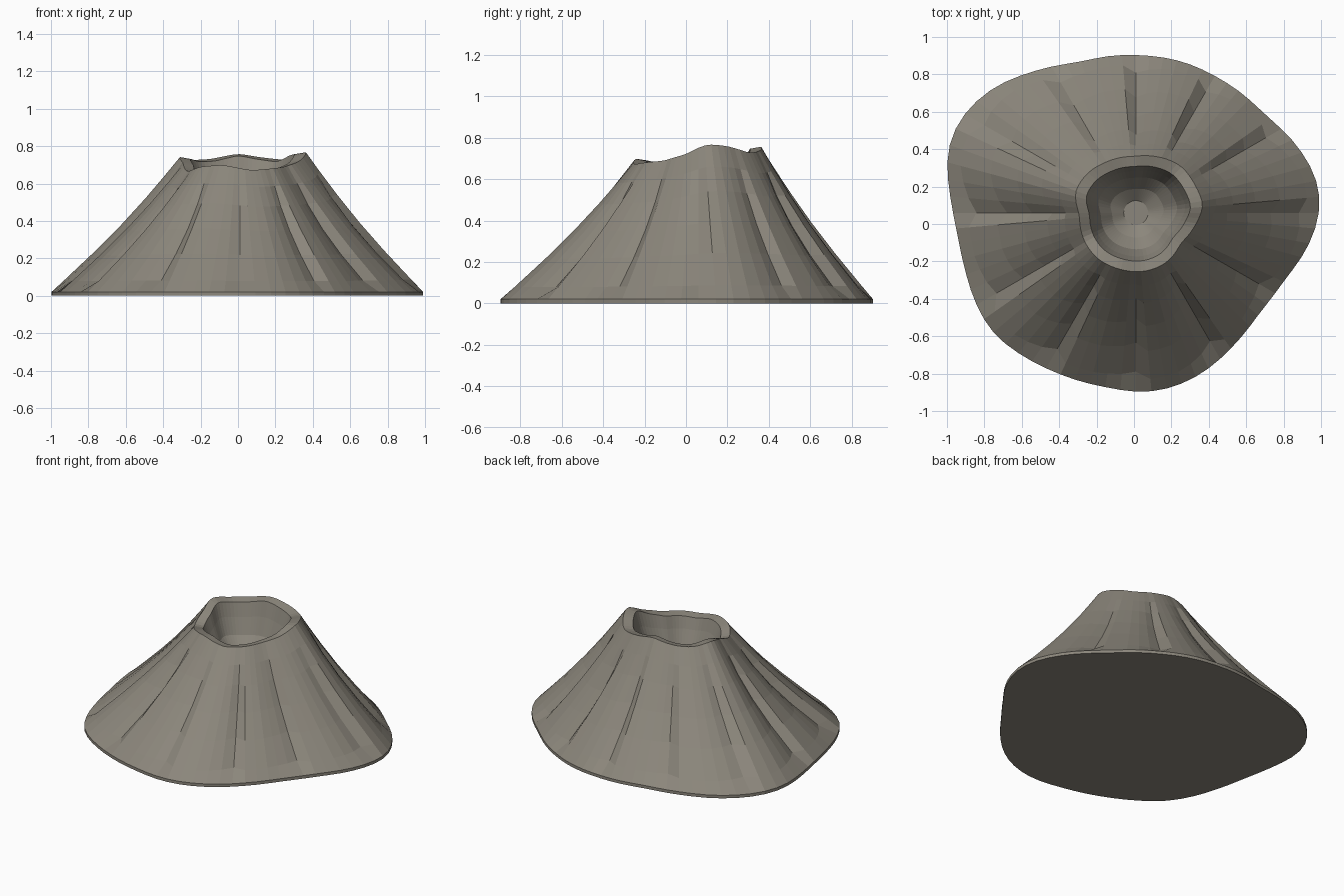
import bpy, bmesh, math, random

if "Cube" in bpy.data.objects:
    bpy.data.objects.remove(bpy.data.objects["Cube"])

random.seed(4)
SEGS, PERIOD = 72, 6          # twelve gullies, six segments each
CX, CY = 0.01, 0.06           # vent axis

# Foot outline (x, y) and crater rim outline (x, y, z)
foot = [(.99, .05), (.99, .2), (.9, .38), (.7, .58), (.45, .78), (.25, .87), (.05, .9),
        (-.3, .86), (-.55, .81), (-.75, .73), (-.9, .6), (-.985, .45), (-1, .3),
        (-.98, .15), (-.94, -.05), (-.9, -.25), (-.83, -.46), (-.74, -.6), (-.6, -.7),
        (-.4, -.8), (-.15, -.87), (.05, -.9), (.2, -.875), (.36, -.8), (.53, -.65),
        (.67, -.47), (.8, -.3), (.94, -.1)]
rim = [(.37, .1, .77), (.33, .2, .76), (.25, .31, .725), (.12, .36, .74), (0, .36, .76),
       (-.15, .33, .73), (-.25, .27, .725), (-.315, .17, .745), (-.29, .05, .71),
       (-.27, -.08, .66), (-.2, -.18, .69), (-.08, -.24, .70), (.07, -.25, .67),
       (.18, -.2, .68), (.25, -.1, .69), (.33, 0, .72)]


def resample(points):
    """Radius and height of a closed outline at evenly spaced angles."""
    tau = math.tau
    polar = sorted((math.atan2(p[1] - CY, p[0] - CX) % tau,
                    math.hypot(p[0] - CX, p[1] - CY),
                    p[2] if len(p) > 2 else 0) for p in points)
    first, last = polar[0], polar[-1]
    polar = [(last[0] - tau, *last[1:])] + polar + [(first[0] + tau, *first[1:])]
    out = []
    for i in range(SEGS):
        a = tau * i / SEGS
        for p, q in zip(polar, polar[1:]):
            if p[0] <= a <= q[0]:
                f = (a - p[0]) / (q[0] - p[0])
                out.append((p[1] + (q[1] - p[1]) * f, p[2] + (q[2] - p[2]) * f))
                break
    # soften the corners
    return [tuple((out[i - 1][k] + 2 * out[i][k] + out[(i + 1) % SEGS][k]) / 4
                  for k in (0, 1)) for i in range(SEGS)]


base, lip = resample(foot), resample(rim)
bm = bmesh.new()


def ring(func):
    verts = []
    for i in range(SEGS):
        a = math.tau * i / SEGS
        r, z = func(i)
        verts.append(bm.verts.new((CX + r * math.cos(a), CY + r * math.sin(a), z)))
    return verts


# Gully cross-section: steep on one side, gentle on the other
section = [1, 0, 0, 0, .2, .5]
strength = [random.uniform(.04, .065) for _ in range(SEGS // PERIOD)]


def slope(t, carve):
    def at(i):
        (r0, _), (r1, z1) = base[i], lip[i]
        r = r0 + (r1 - r0) * (t + .045 * math.sin(math.pi * t))
        owner = ((i + 2) // PERIOD) % len(strength)
        return r - strength[owner] * carve * section[i % PERIOD], .02 + t * (z1 - .02)
    return at


# Foot, carved flanks, rim, then the crater bowl
rings = [ring(lambda i: (base[i][0], 0))]
for t, carve in [(0, 0), (.09, .9), (.3, 1), (.5, .9), (.7, .6), (.86, .2), (1, 0)]:
    rings.append(ring(slope(t, carve)))
for scale, level in [(.82, 0), (.74, .3), (.62, .65), (.42, .9)]:
    rings.append(ring(lambda i: (lip[i][0] * scale,
                                 (lip[i][1] - .01) * (1 - level) + .42 * level)))
rings.append(ring(lambda i: (.065, .4)))

for lower, upper in zip(rings, rings[1:]):
    for i in range(SEGS):
        j = (i + 1) % SEGS
        bm.faces.new((lower[i], lower[j], upper[j], upper[i]))
bm.faces.new(rings[0][::-1])
bm.faces.new(rings[-1])
bmesh.ops.recalc_face_normals(bm, faces=bm.faces)

mesh = bpy.data.meshes.new("volcano_cone")
bm.to_mesh(mesh)
bm.free()
volcano = bpy.data.objects.new("volcano_cone", mesh)
bpy.context.collection.objects.link(volcano)

# Grey-brown rock
rock = bpy.data.materials.new("rock")
rock.diffuse_color = (.26, .24, .20, 1)
rock.use_nodes = True
rock.node_tree.nodes["Principled BSDF"].inputs["Base Color"].default_value = rock.diffuse_color
mesh.materials.append(rock)
